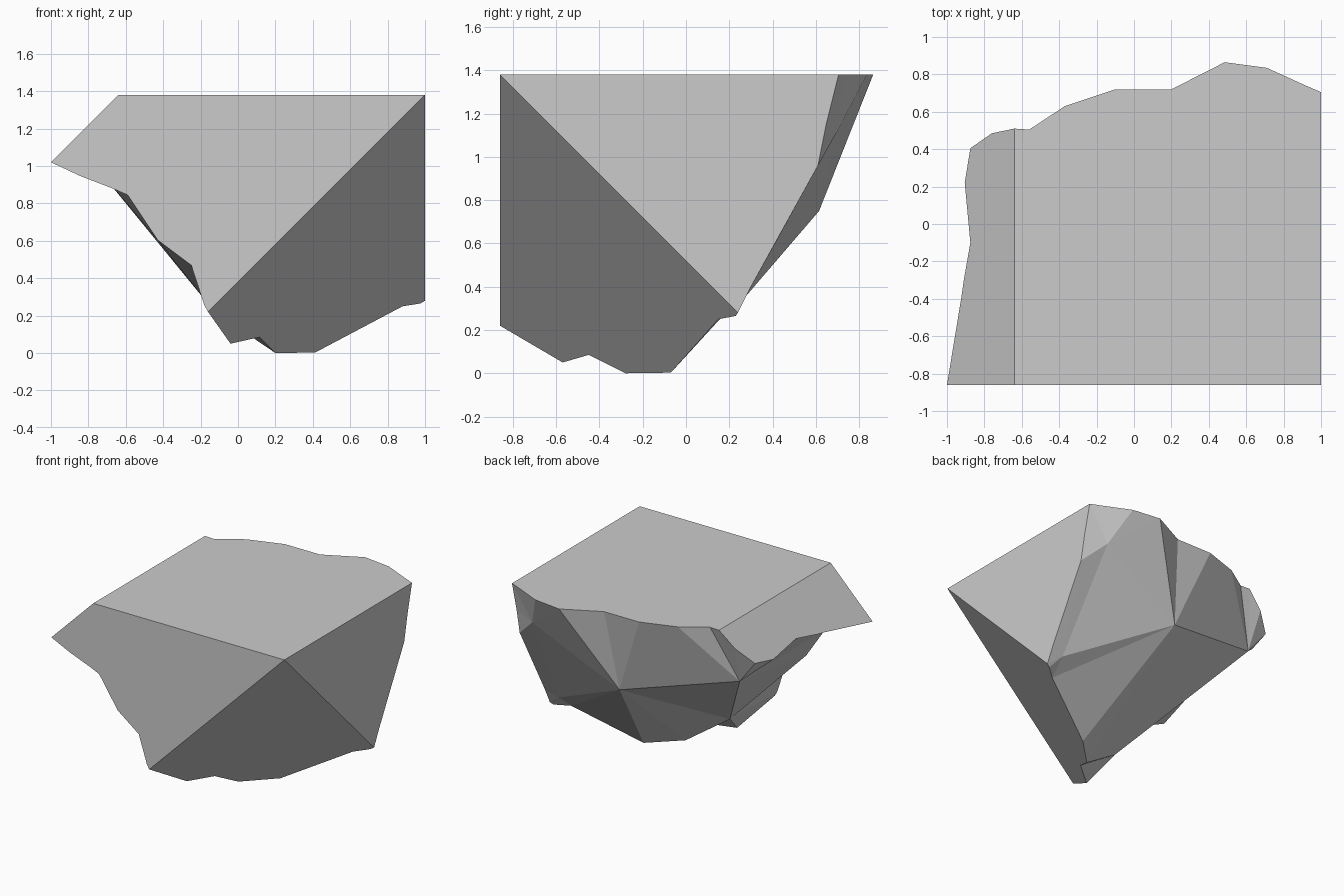
import bpy
import bmesh

if "Cube" in bpy.data.objects:
    bpy.data.objects.remove(bpy.data.objects["Cube"])

# Broken block corner: five flat cut planes, plus a rough facet side fanned
# between the broken rim and a few inner peaks.
bm = bmesh.new()


def on_plane(points, plane):
    return [bm.verts.new(plane(*p)) for p in points]


# Rim of the break, as an outline lying on each flat plane
top = on_plane([(1, .705), (.93, .735), (.71, .835), (.485, .865), (.2, .72),
                (-.1, .72), (-.37, .63), (-.56, .505), (-.64, .51)],
               lambda x, y: (x, y, 1.38))
slope = on_plane([(-.76, .485), (-.875, .405), (-.905, .22), (-.875, -.1),
                  (-.91, -.3), (-.945, -.55), (-1, -.86)],
                 lambda x, y: (x, y, x + 2.02))
front = on_plane([(-.84, .945), (-.67, .88), (-.59, .845), (-.43, .605),
                  (-.25, .47), (-.18, .255), (-.16, .22)],
                 lambda x, z: (x, -.86, z))
under = on_plane([(-.04, -.57), (.115, -.45), (.2, -.28), (.413, -.07),
                  (.88, .15), (.975, .23), (1, .24)],
                 lambda x, y: (x, y, x - y - .48))
right = on_plane([(.30, .4), (.61, .96), (.65, 1.16)],
                 lambda y, z: (1, y, z))

# Intact corners of the block
corner = bm.verts.new((1, -.86, 1.38))
ridge = bm.verts.new((-.64, -.86, 1.38))

# Flat cut faces
for loop in (
    [corner] + top + [ridge],
    [ridge, top[-1]] + slope,
    [ridge, slope[-1]] + front + [corner],
    [corner, front[-1]] + under,
    [corner, under[-1]] + right + [top[0]],
):
    bm.faces.new(loop)

# Inner peaks of the broken side
back = bm.verts.new((.14, .615, .75))
left = bm.verts.new((-.73, .385, .96))
low = bm.verts.new((-.125, -.36, .22))
notch = bm.verts.new((.83, .70, 1.12))
foot = bm.verts.new((.895, .28, .36))


def fan(center, run):
    for a, b in zip(run, run[1:]):
        bm.faces.new((center, a, b))


# Broken facets
fan(notch, [back, foot] and [foot] + right[1:] + top[:4] + [back, foot])
fan(foot, under[4:] + right[:2])
fan(back, top[3:6] + [left, low] + under[2:5] + [foot])
fan(left, top[5:] + slope[:4] + front[2:4] + [low])
fan(slope[3], slope[4:] + front[:3])
fan(low, front[3:] + under[:3])

bmesh.ops.recalc_face_normals(bm, faces=bm.faces)
mesh = bpy.data.meshes.new("rock_chunk")
bm.to_mesh(mesh)
bm.free()
rock = bpy.data.objects.new("rock_chunk", mesh)
bpy.context.collection.objects.link(rock)
